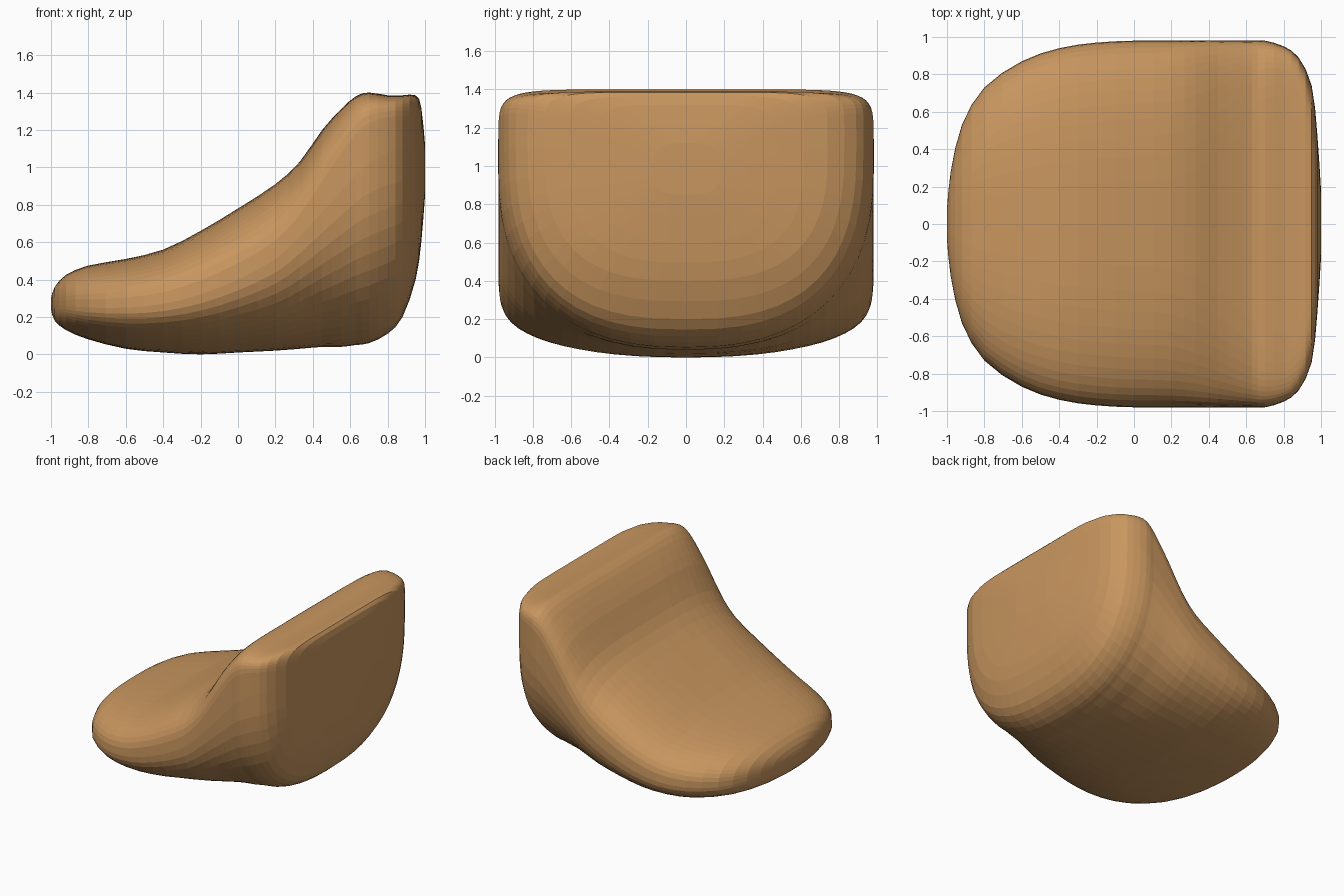
import bpy
import bmesh
from math import cos, sin, pi

default_cube = bpy.data.objects.get("Cube")
if default_cube:
    bpy.data.objects.remove(default_cube, do_unlink=True)

# One tan upholstery colour
tan = bpy.data.materials.new("tan")
tan.use_nodes = True
tan_colour = (0.58, 0.305, 0.114, 1)
tan.diffuse_color = tan_colour
tan.node_tree.nodes["Principled BSDF"].inputs["Base Color"].default_value = tan_colour

# Stations along the length: x, half width, underside, widest height, top
STATIONS = [
    (-1, .08, .24, .27, .3),
    (-.98, .28, .18, .26, .36),
    (-.92, .53, .13, .26, .425),
    (-.8, .73, .08, .25, .475),
    (-.6, .87, .03, .25, .51),
    (-.4, .94, .01, .27, .56),
    (-.2, .97, 0, .32, .66),
    (0, .98, .01, .4, .78),
    (.2, .98, .02, .51, .91),
    (.33, .98, .03, .63, 1.03),
    (.45, .98, .04, .76, 1.2),
    (.55, .98, .04, .87, 1.31),
    (.63, .98, .05, .96, 1.38),
    (.7, .98, .06, 1.02, 1.4),
    (.8, .95, .11, 1.08, 1.385),
    (.88, .89, .2, 1.1, 1.385),
    (.95, .74, .4, 1.1, 1.385),
    (.98, .48, .6, 1.05, 1.32),
    (1, .18, .85, .97, 1.12),
]
RING = 56


def refine(stations):
    """Add a smooth in-between station after each one."""
    padded = [stations[0]] + stations + [stations[-1]]
    result = []
    for a, b, c, d in zip(padded, padded[1:], padded[2:], padded[3:]):
        result.append(b)
        result.append([(9 * (q + r) - p - s) / 16 for p, q, r, s in zip(a, b, c, d)])
    return result + [stations[-1]]


def signed_power(value, exponent):
    """Raise the size of a number to a power and keep its sign."""
    size = abs(value) ** exponent if abs(value) > 1e-6 else 0
    return size if value >= 0 else -size


def squareness(x):
    """Soft shoulders at the toe, boxy at the upright end: upper, lower."""
    if x < 0:
        return 3 + 0.4 * x, 2.3
    return 3 + 16 * x ** 3 * (1 - x ** 6), 2.3 + 0.6 * x ** 4


def section_ring(bm, x, half_width, bottom, middle, top):
    """Closed rounded section across the length."""
    upper_power, lower_power = squareness(x)
    ring = []
    for step in range(RING):
        angle = 2 * pi * step / RING
        upper = step < RING / 2
        power = 2 / (upper_power if upper else lower_power)
        y = half_width * signed_power(cos(angle), power)
        height = top - middle if upper else middle - bottom
        z = middle + height * signed_power(sin(angle), power)
        ring.append(bm.verts.new((x, y, z)))
    return ring


# Seat body: loft the sections and close both ends
bm = bmesh.new()
rings = [section_ring(bm, *station) for station in refine(STATIONS)]
for near, far in zip(rings, rings[1:]):
    for i in range(RING):
        j = (i + 1) % RING
        bm.faces.new((near[i], near[j], far[j], far[i]))
bm.faces.new(rings[0])
bm.faces.new(rings[-1])
bmesh.ops.recalc_face_normals(bm, faces=bm.faces)

mesh = bpy.data.meshes.new("padded_seat")
bm.to_mesh(mesh)
bm.free()
mesh.materials.append(tan)
seat = bpy.data.objects.new("padded_seat", mesh)
bpy.context.collection.objects.link(seat)
